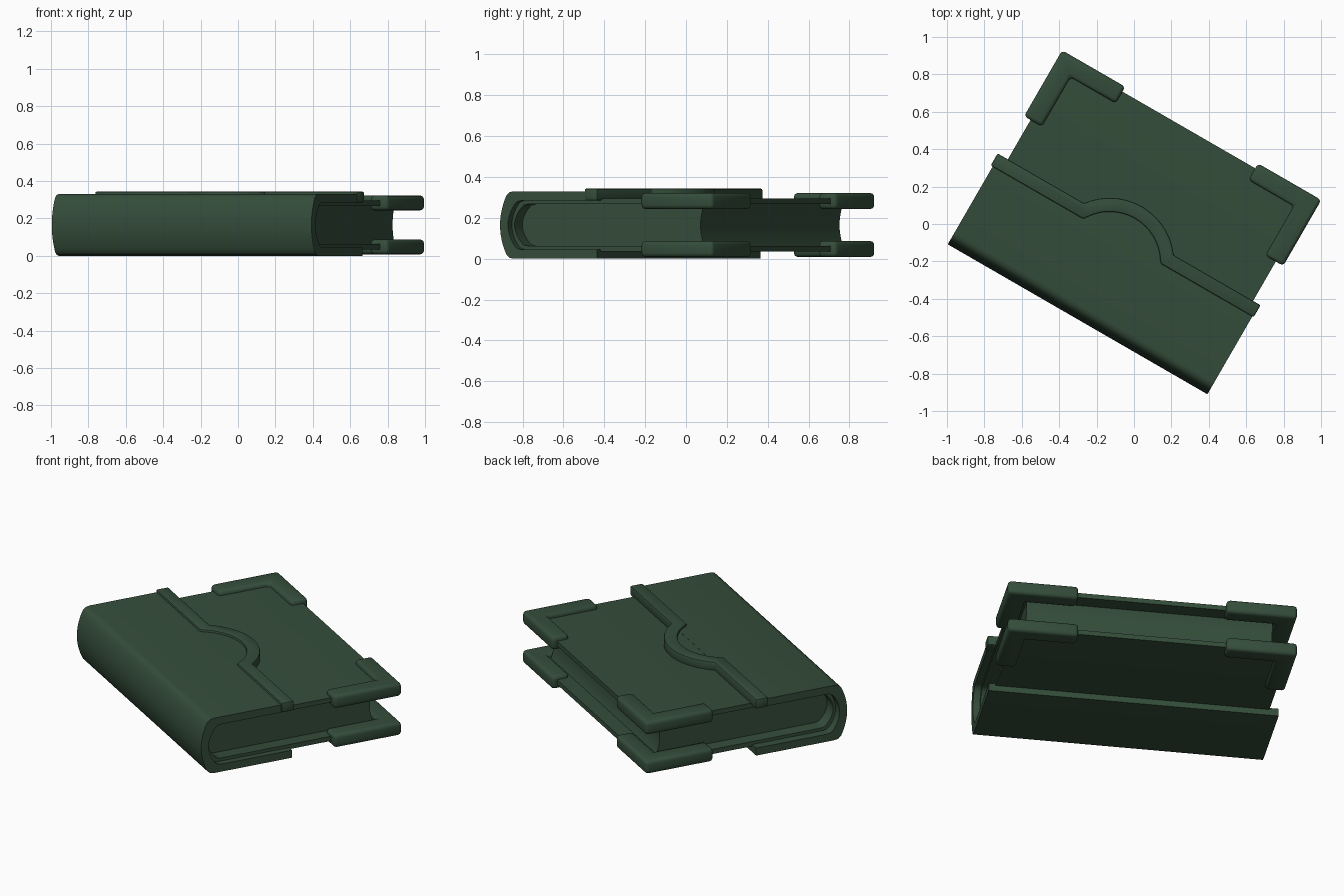
import bpy, bmesh, math
from mathutils import Vector

if "Cube" in bpy.data.objects:
    bpy.data.objects.remove(bpy.data.objects["Cube"])

TURN = math.radians(-30)
MID = 0.165          # middle height of the book

mat = bpy.data.materials.new("dark_green")
mat.diffuse_color = (0.035, 0.075, 0.043, 1)
mat.use_nodes = True
mat.node_tree.nodes["Principled BSDF"].inputs["Base Color"].default_value = mat.diffuse_color


def prism(name, outline, lo, hi, axis="z", bevel=0, segments=3):
    """Extrude an outline along z (outline is x,y) or x (outline is y,z)."""
    bm = bmesh.new()
    def place(p, h):
        return (p[0], p[1], h) if axis == "z" else (h, p[0], p[1])
    a = [bm.verts.new(place(p, lo)) for p in outline]
    b = [bm.verts.new(place(p, hi)) for p in outline]
    n = len(outline)
    bm.faces.new(a)
    bm.faces.new(b[::-1])
    for i in range(n):
        bm.faces.new((a[i], b[i], b[(i + 1) % n], a[(i + 1) % n]))
    bmesh.ops.recalc_face_normals(bm, faces=bm.faces)
    if bevel:
        sharp = [e for e in bm.edges if e.calc_face_angle(0) > math.radians(40)]
        bmesh.ops.bevel(bm, geom=sharp, offset=bevel, segments=segments,
                        profile=0.5, affect="EDGES", clamp_overlap=True)
    me = bpy.data.meshes.new(name)
    bm.to_mesh(me)
    bm.free()
    me.materials.append(mat)
    ob = bpy.data.objects.new(name, me)
    bpy.context.collection.objects.link(ob)
    ob.rotation_euler.z = TURN
    bpy.ops.object.select_all(action="DESELECT")
    ob.select_set(True)
    bpy.context.view_layer.objects.active = ob
    bpy.ops.object.shade_smooth_by_angle(angle=math.radians(35))
    return ob


def wrap_line(end, spine, half):
    """Path over the top, round the bulged spine and back underneath."""
    pts = [(end, MID + half), (spine + 0.075, MID + half),
           (spine + 0.052, MID + half - 0.005), (spine + 0.036, MID + half - 0.02)]
    h = half - 0.02
    for i in range(1, 12):
        t = 1 - 2 * i / 12
        pts.append((spine + 0.036 * t * t, MID + h * t))
    return pts + [(y, 2 * MID - z) for y, z in pts[3::-1]]


def wrap(name, end, spine, half, thick, lo, hi):
    outer = wrap_line(end, spine, half)
    inner = wrap_line(end, spine + thick, half - thick)
    return prism(name, outer + inner[::-1], lo, hi, "x")


# leather spine wrap and the thinner boards inside it
wrap("spine_leather", -0.045, -0.592, 0.165, 0.045, -0.808, 0.795)
wrap("cover_boards", 0.582, -0.56, 0.13, 0.028, -0.757, 0.757)

# page block: rounded at the spine, hollow at the fore edge
pages = [(-0.545 + 0.035 * (t / 6) ** 2, MID + 0.112 * t / 6) for t in range(-6, 7)]
pages += [(0.475 + 0.025 * (t / 6) ** 2, MID + 0.112 * t / 6) for t in range(6, -7, -1)]
prism("page_block", pages, -0.68, 0.68, "x")

# arched edge of the leather on the front cover
BASE, RISE, HALF, CX = -0.075, 0.14, 0.258, -0.01
R = (HALF ** 2 + RISE ** 2) / (2 * RISE)
sweep = math.asin(HALF / R)
arc = [(CX + R * math.sin(a), BASE + RISE - R + R * math.cos(a))
       for a in [sweep * (i / 12 - 1) for i in range(25)]]
prism("leather_tongue", arc, 0.28, 0.329)


def offset(path, d):
    out = []
    for i, p in enumerate(path):
        p = Vector(p)
        d1 = (p - Vector(path[i - 1])).normalized() if i else None
        d2 = (Vector(path[i + 1]) - p).normalized() if i < len(path) - 1 else d1
        d1 = d1 or d2
        n1, n2 = Vector((-d1.y, d1.x)), Vector((-d2.y, d2.x))
        m = (n1 + n2).normalized()
        out.append(tuple(p + m * d / m.dot(n1)))
    return out


# raised trim following that edge
path = [(-0.82, BASE)] + arc + [(0.803, BASE)]
prism("arched_trim", offset(path, 0.037) + offset(path, -0.037)[::-1],
      0.285, 0.343, bevel=0.012, segments=2)

# L-shaped guards on the four corners of both boards
L = [(0.80, 0.612), (0.41, 0.612), (0.41, 0.51), (0.69, 0.51), (0.69, 0.205), (0.80, 0.205)]
for side, s in (("left", -1), ("right", 1)):
    for level, lo, hi in (("upper", 0.243, 0.322), ("lower", 0.008, 0.087)):
        prism(f"{level}_{side}_corner_guard", [(s * x + 0.003, y) for x, y in L],
              lo, hi, bevel=0.02)
